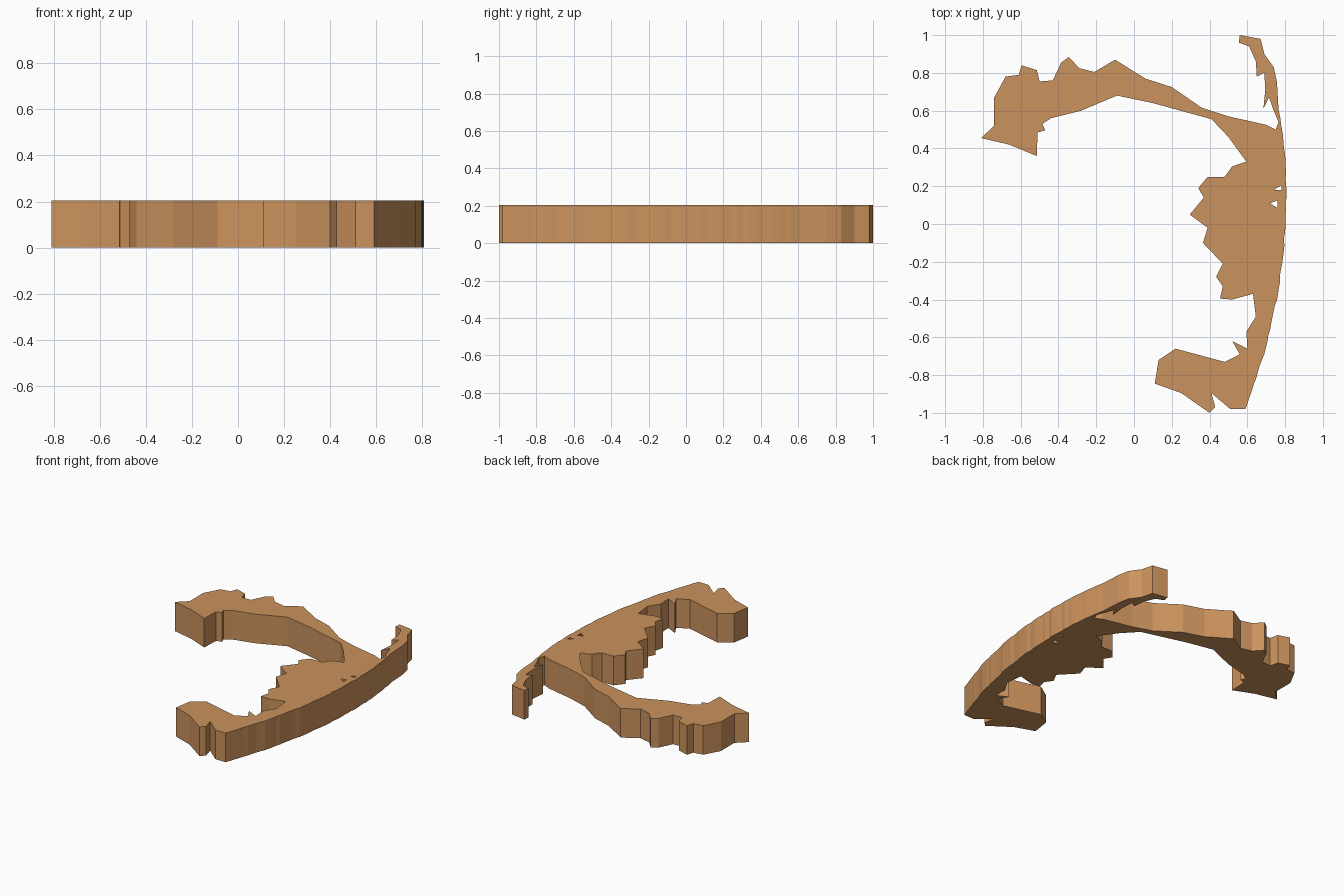
import bpy
import random

random.seed(4)
HEIGHT = 0.205

# Long bowed east shore: a shallow parabola with slight erosion
shore = []
for i in range(46):
    y = -0.88 + i * 1.44 / 45
    shore.append((0.805 - 0.168 * (y - 0.15) ** 2 + random.uniform(-0.004, 0.004), y))

# Thin northern spit, up the outside and back down the inside
spit = [(0.765, 0.61), (0.757, 0.75), (0.74, 0.83), (0.69, 0.9), (0.67, 0.98), (0.56, 1.0),
        (0.555, 0.96), (0.61, 0.94), (0.645, 0.86), (0.65, 0.78), (0.69, 0.8),
        (0.695, 0.71), (0.685, 0.61), (0.715, 0.67), (0.74, 0.6), (0.765, 0.54), (0.75, 0.5)]

# Western arm: north edge, broad tip, south edge
arm = [(0.7, 0.525), (0.5, 0.57), (0.36, 0.615), (0.2, 0.725), (0.06, 0.77), (-0.1, 0.87),
       (-0.21, 0.805), (-0.29, 0.825), (-0.345, 0.885), (-0.385, 0.855), (-0.43, 0.76),
       (-0.5, 0.755), (-0.515, 0.815), (-0.595, 0.84), (-0.61, 0.79), (-0.68, 0.78),
       (-0.74, 0.67), (-0.74, 0.52), (-0.81, 0.455), (-0.66, 0.42), (-0.515, 0.36),
       (-0.51, 0.485), (-0.47, 0.495), (-0.485, 0.53), (-0.44, 0.56), (-0.28, 0.6),
       (-0.09, 0.68), (0.1, 0.64), (0.41, 0.555), (0.5, 0.46)]

# Central bulge facing west
bulge = [(0.595, 0.33), (0.52, 0.305), (0.48, 0.25), (0.39, 0.25), (0.34, 0.19), (0.37, 0.14),
         (0.295, 0.05), (0.39, -0.02), (0.365, -0.1), (0.47, -0.21), (0.435, -0.28),
         (0.47, -0.33), (0.455, -0.395), (0.52, -0.4), (0.63, -0.37), (0.645, -0.49)]

# Southern foot
foot = [(0.595, -0.57), (0.6, -0.66), (0.52, -0.62), (0.56, -0.69), (0.48, -0.73),
        (0.22, -0.66), (0.13, -0.72), (0.11, -0.845), (0.25, -0.895), (0.4, -1.0),
        (0.43, -0.97), (0.41, -0.895), (0.51, -0.98), (0.59, -0.98)]

# Two small ponds near the east shore
ponds = [[(0.74, 0.18), (0.78, 0.18), (0.78, 0.205)],
         [(0.72, 0.11), (0.76, 0.085), (0.76, 0.125)]]

# Flat slab extruded from the outline, with the ponds left open
curve = bpy.data.curves.new("coastal_slab", "CURVE")
curve.dimensions = "2D"
curve.fill_mode = "BOTH"
curve.extrude = HEIGHT / 2
for loop in [shore + spit + arm + bulge + foot] + ponds:
    spline = curve.splines.new("POLY")
    spline.points.add(len(loop) - 1)
    for point, (x, y) in zip(spline.points, loop):
        point.co = (x, y, 0, 1)
    spline.use_cyclic_u = True

slab = bpy.data.objects.new("coastal_slab", curve)
slab.location.z = HEIGHT / 2
bpy.context.collection.objects.link(slab)
bpy.context.view_layer.objects.active = slab
slab.select_set(True)
bpy.ops.object.convert(target="MESH")
slab = bpy.context.object
for face in slab.data.polygons:
    face.use_smooth = False

# Tan colour
tan = bpy.data.materials.new("tan")
tan.diffuse_color = (0.6, 0.29, 0.11, 1)
slab.data.materials.clear()
slab.data.materials.append(tan)
